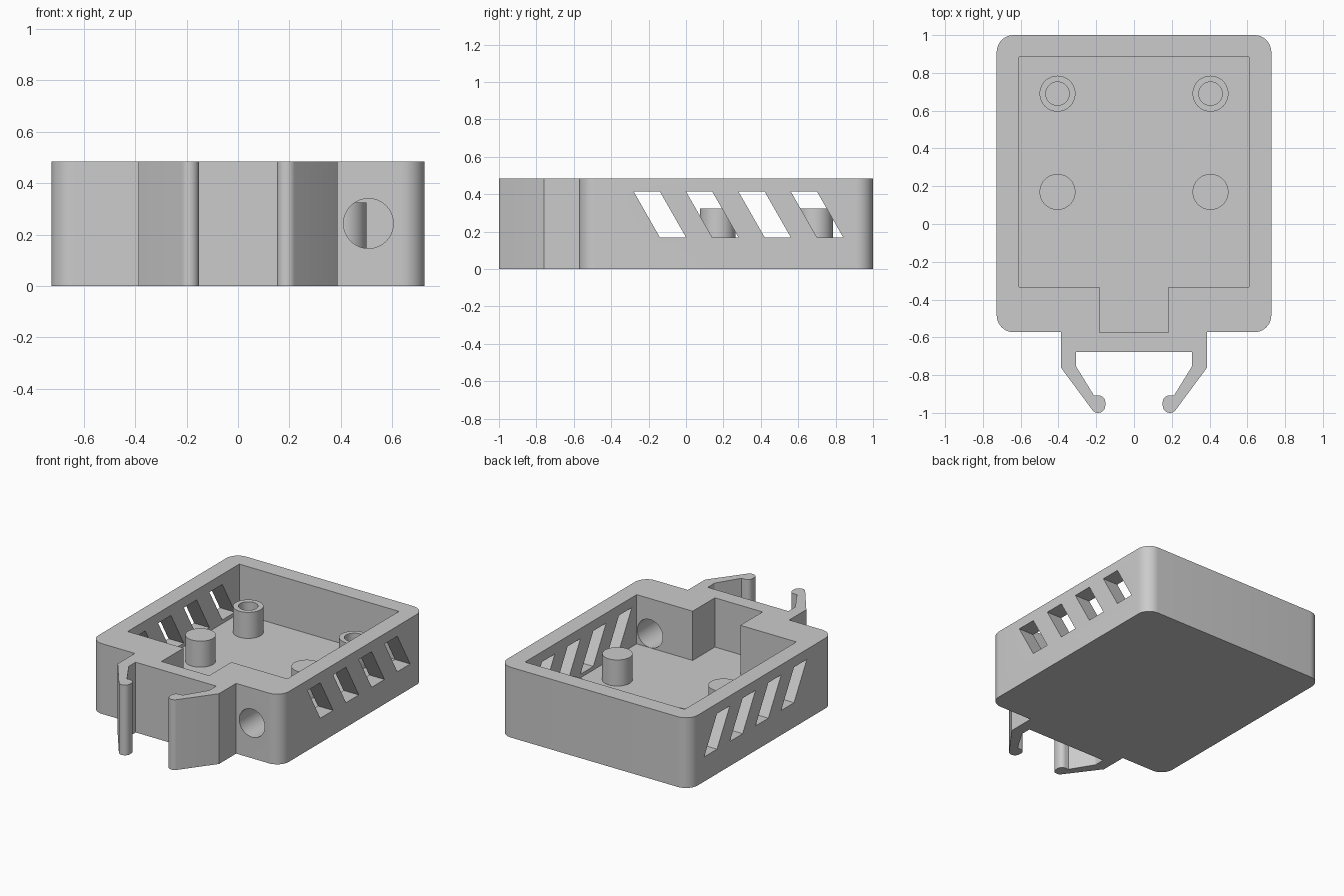
import bpy, bmesh
from math import cos, sin, pi, radians
from mathutils import Matrix, Vector

HEIGHT, FLOOR = 0.485, 0.145

cube = bpy.data.objects.get("Cube")
if cube:
    bpy.data.objects.remove(cube, do_unlink=True)

grey = bpy.data.materials.new("plain grey plastic")
grey.use_nodes = True
colour = (0.6, 0.6, 0.6, 1)
grey.diffuse_color = colour
grey.node_tree.nodes["Principled BSDF"].inputs["Base Color"].default_value = colour


def prism(name, points, axis, start, end):
    """Extrude a 2D outline along one axis."""
    place = {"x": lambda a, b: (start, a, b), "z": lambda a, b: (a, b, start)}[axis]
    shift = {"x": Vector((1, 0, 0)), "z": Vector((0, 0, 1))}[axis] * (end - start)
    bm = bmesh.new()
    face = bm.faces.new([bm.verts.new(place(a, b)) for a, b in points])
    new = bmesh.ops.extrude_face_region(bm, geom=[face])["geom"]
    bmesh.ops.translate(bm, vec=shift, verts=[v for v in new if isinstance(v, bmesh.types.BMVert)])
    bmesh.ops.recalc_face_normals(bm, faces=bm.faces)
    return finish(name, bm)


def cylinder(name, centre, radius, depth, turn=None):
    bm = bmesh.new()
    matrix = Matrix.Translation(centre) @ (turn or Matrix())
    bmesh.ops.create_cone(bm, cap_ends=True, segments=48, radius1=radius,
                          radius2=radius, depth=depth, matrix=matrix)
    return finish(name, bm)


def finish(name, bm):
    mesh = bpy.data.meshes.new(name)
    bm.to_mesh(mesh)
    bm.free()
    mesh.materials.append(grey)
    obj = bpy.data.objects.new(name, mesh)
    bpy.context.collection.objects.link(obj)
    return obj


def cut(obj, cutters):
    """Subtract the cutters, bake the result and remove them."""
    for c in cutters:
        mod = obj.modifiers.new("cut", "BOOLEAN")
        mod.operation, mod.solver, mod.object = "DIFFERENCE", "EXACT", c
    graph = bpy.context.evaluated_depsgraph_get()
    baked = bpy.data.meshes.new_from_object(obj.evaluated_get(graph))
    obj.modifiers.clear()
    obj.data = baked
    for c in cutters:
        bpy.data.objects.remove(c, do_unlink=True)


def arc(cx, cy, r, a0, a1, steps=10):
    angles = [radians(a0 + (a1 - a0) * i / steps) for i in range(steps + 1)]
    return [(cx + r * cos(a), cy + r * sin(a)) for a in angles]


def mirrored(half):
    return half + [(-x, y) for x, y in reversed(half)]


# Case outline with the clip arm, right half from back to front
half = arc(0.637, 0.91, 0.09, 90, 0) + arc(0.637, -0.483, 0.09, 0, -90)
half += [(0.387, -0.573), (0.387, -0.76)]
half += arc(0.19, -0.962, 0.038, -37, -180) + arc(0.187, -0.943, 0.035, 180, 90)
half += [(0.212, -0.908), (0.308, -0.752), (0.308, -0.677)]
body = prism("case_body", mirrored(half), "z", 0, HEIGHT)

# Main pocket with the front notch
pocket = [(0.61, 0.885), (0.61, -0.333), (0.182, -0.333), (0.182, -0.575)]
cutters = [prism("pocket_cutter", mirrored(pocket), "z", FLOOR, 1)]

# Slanted vents through both side walls
for i in range(4):
    y = -0.28 + 0.28 * i
    slot = [(y, 0.415), (y + 0.14, 0.415), (y + 0.28, 0.17), (y + 0.14, 0.17)]
    cutters.append(prism("vent_cutter", slot, "x", -1, 1))

# Cable hole in the front wall
cutters.append(cylinder("cable_cutter", (0.508, -0.45, 0.243), 0.097, 0.4,
                        Matrix.Rotation(pi / 2, 4, "X")))
cut(body, cutters)
parts = [body]

# Posts: solid in front, hollow at the back
top = 0.325
for side, x in (("left", 0.405), ("right", -0.405)):
    for row, y in (("front", 0.17), ("back", 0.69)):
        base = FLOOR - 0.01
        post = cylinder(f"{row}_{side}_post", (x, y, (top + base) / 2), 0.095, top - base)
        if row == "back":
            cut(post, [cylinder("bore_cutter", (x, y, FLOOR + 0.2), 0.062, 0.4)])
        parts.append(post)

# Smooth the round faces and keep the edges sharp
bpy.ops.object.select_all(action="DESELECT")
for p in parts:
    p.select_set(True)
bpy.context.view_layer.objects.active = body
bpy.ops.object.shade_smooth_by_angle(angle=radians(30))
